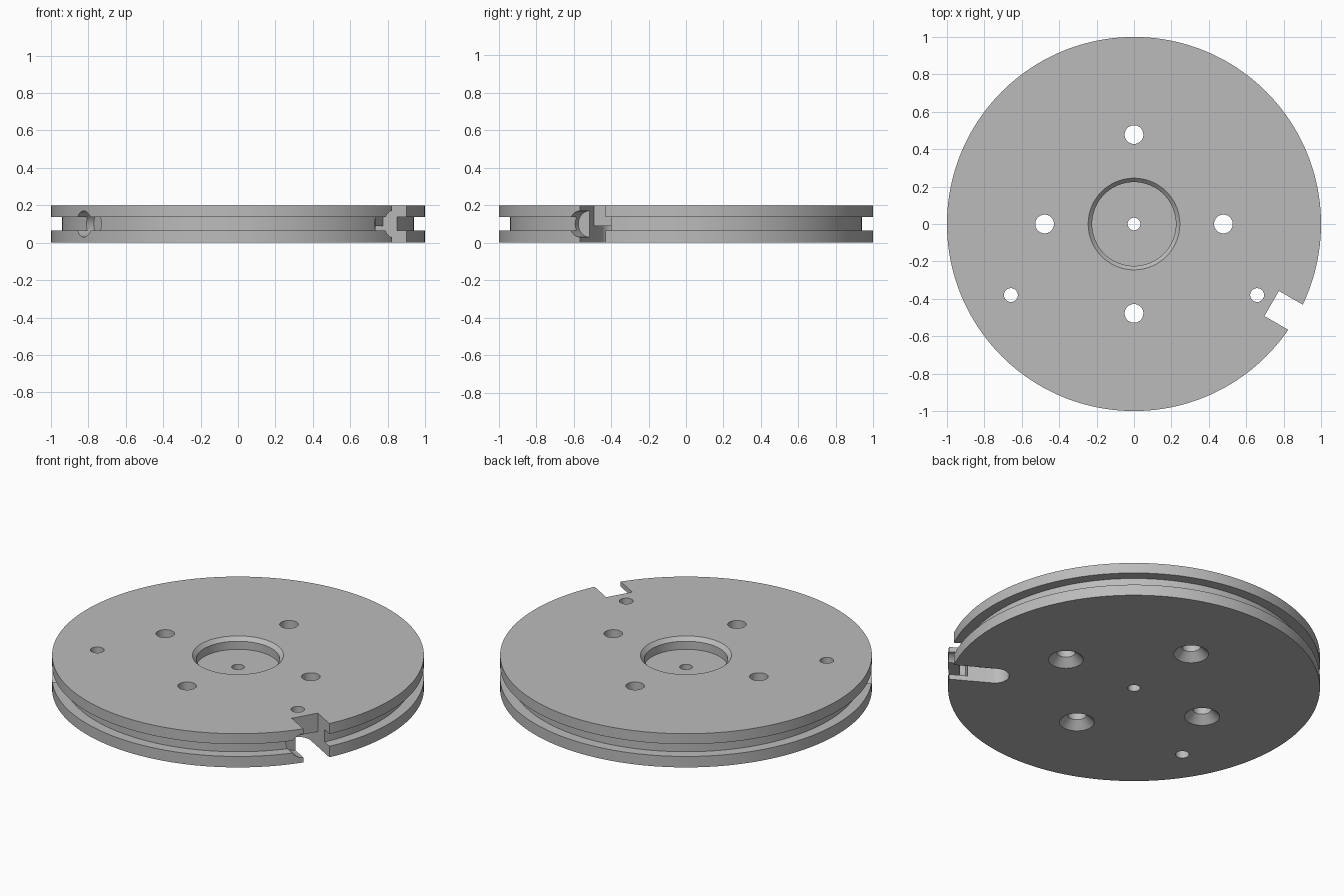
import bpy, bmesh, math
from mathutils import Matrix, Vector

if "Cube" in bpy.data.objects:
    bpy.data.objects.remove(bpy.data.objects["Cube"], do_unlink=True)

GROOVE_LOW, GROOVE_HIGH, TOP = 0.065, 0.138, 0.2
MID = TOP / 2
SLOT_HALF = 0.077

metal = bpy.data.materials.new("plain grey metal")
metal.use_nodes = True
grey = (0.5, 0.5, 0.5, 1)
metal.diffuse_color = grey
metal.node_tree.nodes["Principled BSDF"].inputs["Base Color"].default_value = grey


def to_object(bm, name):
    bmesh.ops.recalc_face_normals(bm, faces=bm.faces)
    mesh = bpy.data.meshes.new(name)
    bm.to_mesh(mesh)
    bm.free()
    obj = bpy.data.objects.new(name, mesh)
    obj.data.materials.append(metal)
    bpy.context.collection.objects.link(obj)
    return obj


def revolve(profile, name, steps=160):
    bm = bmesh.new()
    verts = [bm.verts.new((r, 0, z)) for r, z in profile]
    edges = [bm.edges.new((a, b)) for a, b in zip(verts, verts[1:] + verts[:1])]
    bmesh.ops.spin(bm, geom=verts + edges, cent=(0, 0, 0), axis=(0, 0, 1),
                   angle=math.tau, steps=steps, use_merge=True)
    bmesh.ops.remove_doubles(bm, verts=bm.verts, dist=1e-5)
    return to_object(bm, name)


def cut(bm):
    """Subtract a closed bmesh from the disc."""
    cutter = to_object(bm, "cutter")
    cutter.hide_render = True
    mod = disc.modifiers.new("cut", "BOOLEAN")
    mod.operation, mod.solver, mod.object = "DIFFERENCE", "EXACT", cutter
    bpy.ops.object.modifier_apply(modifier=mod.name)
    mesh = cutter.data
    bpy.data.objects.remove(cutter, do_unlink=True)
    bpy.data.meshes.remove(mesh)


def cut_cone(x, y, z0, z1, r0, r1, frame=Matrix(), segments=48):
    bm = bmesh.new()
    place = frame @ Matrix.Translation((x, y, (z0 + z1) / 2))
    bmesh.ops.create_cone(bm, cap_ends=True, segments=segments, radius1=r0,
                          radius2=r1, depth=z1 - z0, matrix=place)
    cut(bm)


def cut_prism(outline, z0, z1, frame):
    bm = bmesh.new()
    face = bm.faces.new([bm.verts.new((x, y, z0)) for x, y in outline])
    new = bmesh.ops.extrude_face_region(bm, geom=[face])["geom"]
    bmesh.ops.translate(bm, vec=(0, 0, z1 - z0),
                        verts=[v for v in new if isinstance(v, bmesh.types.BMVert)])
    bm.transform(frame)
    cut(bm)


# Disc with rim groove, chamfered centre recess and centre bore
disc = revolve([(0.034, 0), (1, 0), (1, GROOVE_LOW), (0.94, GROOVE_LOW),
                (0.94, GROOVE_HIGH), (1, GROOVE_HIGH), (1, TOP), (0.245, TOP),
                (0.224, 0.178), (0.224, 0.13), (0.034, 0.13)], "grooved_disc")
bpy.context.view_layer.objects.active = disc
disc.select_set(True)

# Four bolt holes, countersunk from below
for i in range(4):
    direction = Matrix.Rotation(i * math.pi / 2, 3, "Z") @ Vector((0.478, 0, 0))
    cut_cone(direction.x, direction.y, -0.1, 0.3, 0.05, 0.05)
    cut_cone(direction.x, direction.y, -0.01, 0.054, 0.104, 0.04)

# Mirrored edge notches
for side in (1, -1):
    angle = math.radians(-90 + side * 60)
    frame = Matrix.Rotation(angle, 4, "Z")
    # pin hole
    cut_cone(0.76, 0, -0.1, 0.3, 0.037, 0.037, frame)
    # round-ended pocket in the underside
    arc = [math.pi * (0.5 + k / 24) for k in range(25)]
    outline = [(0.76 + SLOT_HALF * math.cos(a), SLOT_HALF * math.sin(a)) for a in arc]
    cut_prism(outline + [(0.93, -SLOT_HALF), (0.93, SLOT_HALF)], -0.05, 0.09, frame)
    # square notch through the full height
    w = SLOT_HALF + 0.0005
    cut_prism([(0.85, -w), (1.1, -w), (1.1, w), (0.85, w)], -0.1, 0.3, frame)
    # radial counterbore on the front wall of the notch
    radial = frame @ Matrix.Translation((0, -side * w, MID)) @ Matrix.Rotation(math.pi / 2, 4, "Y")
    cut_cone(0, 0, 0.895, 1.1, 0.07, 0.07, radial)

bpy.ops.object.shade_smooth_by_angle(angle=math.radians(30))
